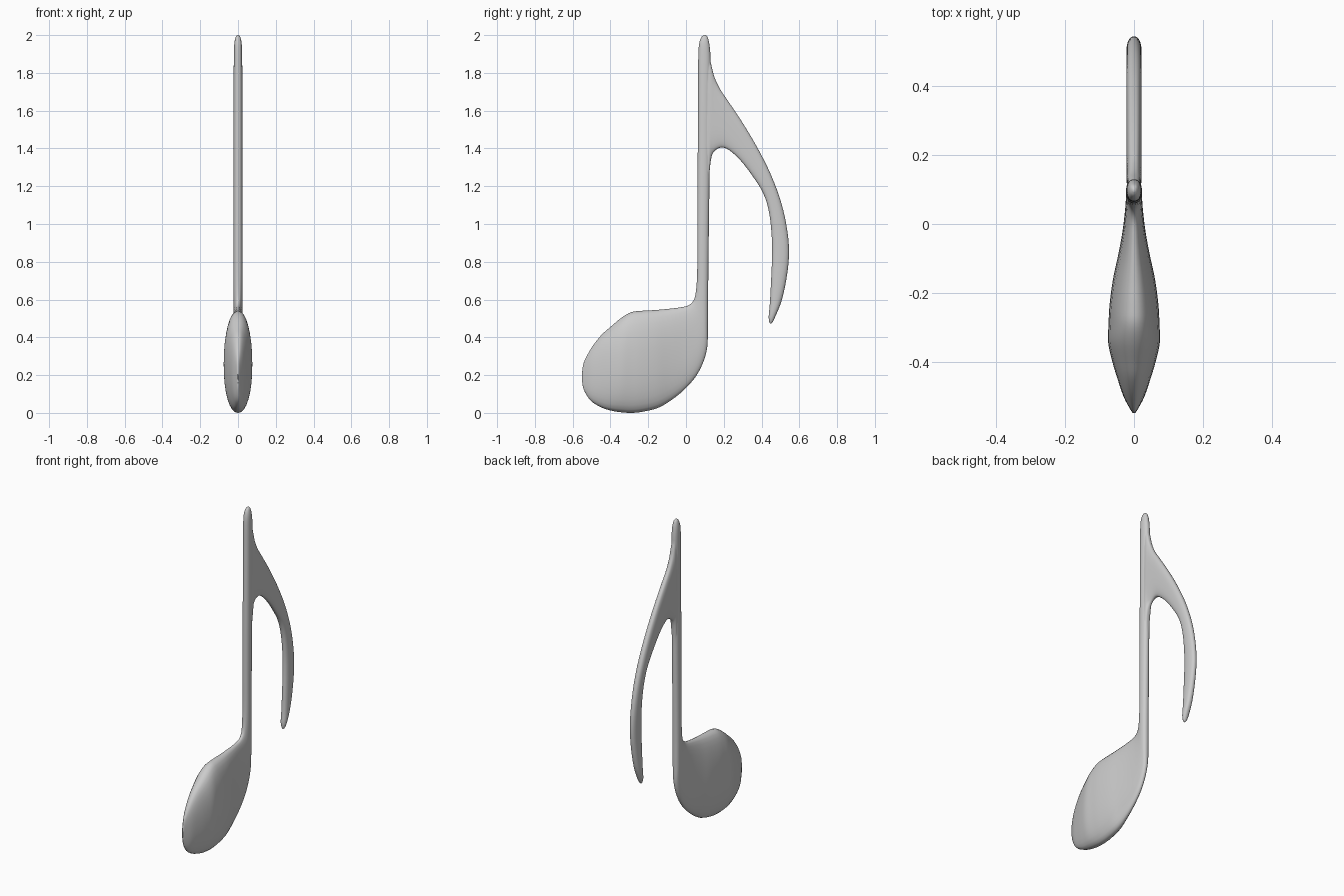
import bpy, bmesh, math

SEG = 32   # points around each cross-section
SUB = 4    # interpolated rings per station


def catmull(p0, p1, p2, p3, t):
    return [0.5 * (2 * b + (c - a) * t + (2 * a - 5 * b + 4 * c - d) * t * t
                   + (3 * b - a - 3 * c + d) * t ** 3)
            for a, b, c, d in zip(p0, p1, p2, p3)]


def spow(v, e):
    return math.copysign(abs(v) ** e, v)


def loft(name, stations):
    """Station: edge A (y, z), edge B (y, z), half thickness in x, roundness."""
    last = len(stations) - 1
    rows = []
    for i in range(last):
        quad = [stations[min(max(i + k, 0), last)] for k in (-1, 0, 1, 2)]
        rows += [catmull(*quad, s / SUB) for s in range(SUB)]
    rows.append(stations[-1])
    bm = bmesh.new()
    rings = []
    for ay, az, by, bz, h, n in rows:
        ring = []
        for k in range(SEG):
            a = 2 * math.pi * k / SEG
            c, s = spow(math.cos(a), 2 / n), spow(math.sin(a), 2 / n)
            ring.append(bm.verts.new((max(h, 0.001) * s,
                                      (ay + by) / 2 + (by - ay) / 2 * c,
                                      (az + bz) / 2 + (bz - az) / 2 * c)))
        rings.append(ring)
    for r0, r1 in zip(rings, rings[1:]):
        for k in range(SEG):
            j = (k + 1) % SEG
            bm.faces.new((r0[k], r0[j], r1[j], r1[k]))
    bm.faces.new(rings[0])
    bm.faces.new(rings[-1])
    bmesh.ops.recalc_face_normals(bm, faces=bm.faces)
    me = bpy.data.meshes.new(name)
    bm.to_mesh(me)
    bm.free()
    ob = bpy.data.objects.new(name, me)
    bpy.context.collection.objects.link(ob)
    return ob


# Note head running up into the stem
note = loft("music_note", [
    (-.55, .215, -.55, .165, .003, 2.2),
    (-.54, .27, -.54, .12, .010, 2.2),
    (-.50, .345, -.505, .065, .030, 2.2),
    (-.45, .41, -.45, .03, .048, 2.2),
    (-.40, .455, -.40, .013, .063, 2.2),
    (-.34, .505, -.35, .004, .075, 2.2),
    (-.29, .533, -.29, .0, .074, 2.2),
    (-.24, .540, -.23, .006, .071, 2.2),
    (-.17, .544, -.15, .026, .061, 2.2),
    (-.10, .550, -.08, .066, .046, 2.2),
    (-.04, .557, -.01, .122, .034, 2.3),
    (.01, .568, .05, .19, .027, 2.4),
    (.04, .595, .09, .265, .024, 2.4),
    (.052, .64, .112, .345, .023, 2.3),
    (.058, .71, .116, .45, .023, 2.2),
    (.060, .80, .117, .62, .023, 2.2),
    (.060, .95, .120, .90, .023, 2.2),
    (.061, 1.2, .124, 1.2, .023, 2.2),
    (.063, 1.5, .128, 1.5, .023, 2.2),
    (.064, 1.75, .130, 1.75, .023, 2.2),
    (.065, 1.88, .130, 1.88, .022, 2.2),
    (.069, 1.95, .124, 1.95, .020, 2.2),
    (.080, 1.987, .115, 1.987, .013, 2.2),
    (.094, 2.0, .104, 2.0, .004, 2.2),
])

# Curved flag, starting inside the stem
flag = loft("flag", [
    (.095, 1.92, .095, 1.15, .019, 3),
    (.118, 1.90, .118, 1.22, .021, 3),
    (.132, 1.85, .132, 1.34, .022, 3),
    (.150, 1.78, .150, 1.385, .022, 3),
    (.18, 1.715, .188, 1.405, .022, 3),
    (.22, 1.655, .23, 1.39, .022, 3),
    (.30, 1.535, .29, 1.335, .022, 2.9),
    (.38, 1.40, .355, 1.25, .022, 2.7),
    (.45, 1.26, .41, 1.16, .022, 2.5),
    (.505, 1.11, .44, 1.06, .022, 2.4),
    (.537, .96, .454, .93, .022, 2.3),
    (.545, .83, .455, .81, .022, 2.3),
    (.530, .70, .450, .69, .022, 2.3),
    (.505, .59, .444, .58, .021, 2.2),
    (.475, .515, .438, .515, .018, 2.2),
    (.461, .485, .440, .483, .011, 2.2),
    (.452, .473, .445, .473, .004, 2.2),
])

# Fuse flag and stem into one surface
mod = note.modifiers.new("join", 'BOOLEAN')
mod.operation = 'UNION'
mod.solver = 'EXACT'
mod.object = flag
bpy.context.view_layer.objects.active = note
note.select_set(True)
bpy.ops.object.modifier_apply(modifier=mod.name)
bpy.data.objects.remove(flag)
bpy.ops.object.shade_smooth_by_angle(angle=math.radians(50))
